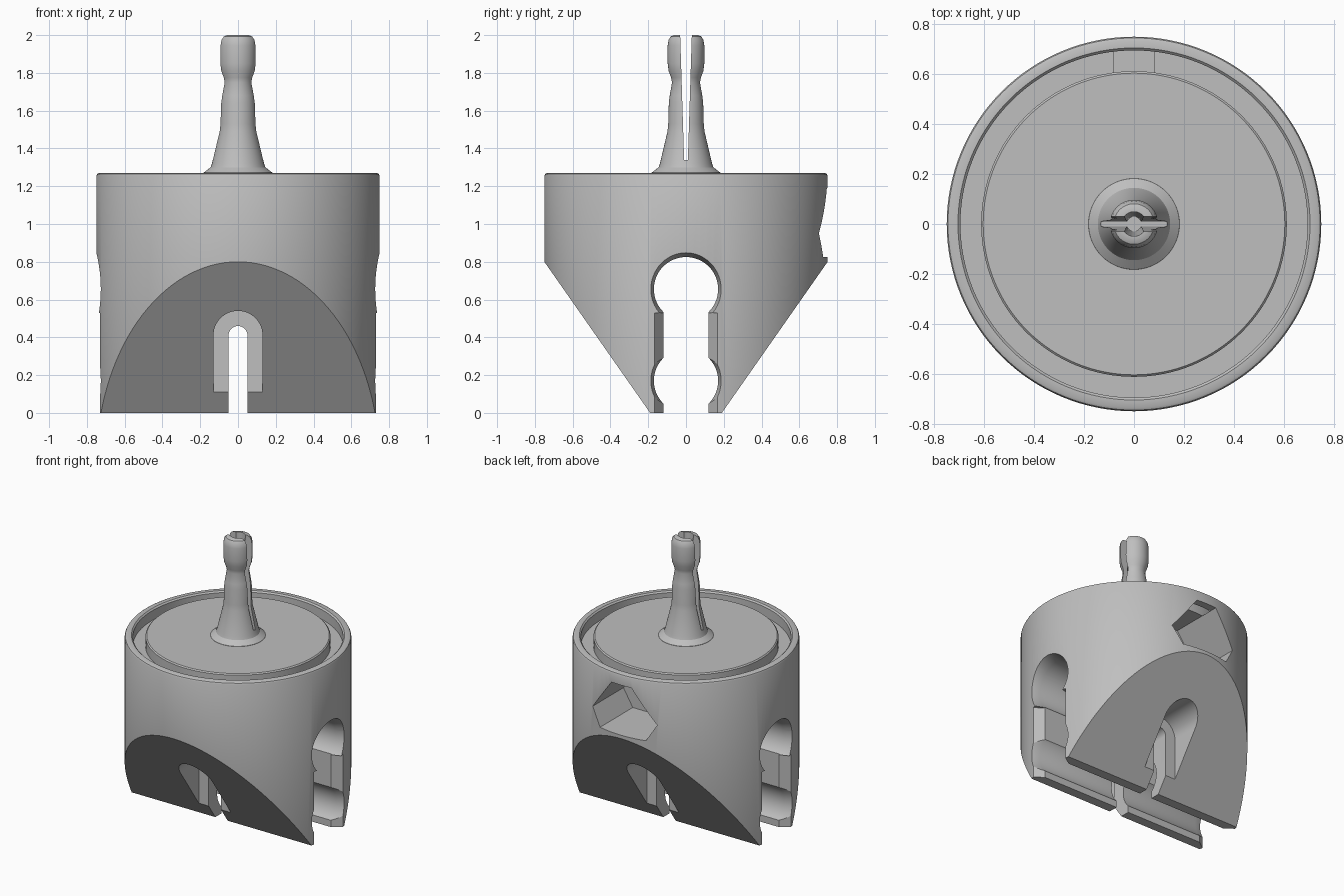
import bpy, bmesh, math
from mathutils import Matrix, Vector

cube = bpy.data.objects.get("Cube")
if cube:
    bpy.data.objects.remove(cube, do_unlink=True)

grey = bpy.data.materials.new("plain grey")
grey.use_nodes = True
grey.diffuse_color = (0.52, 0.52, 0.52, 1)
grey.node_tree.nodes["Principled BSDF"].inputs["Base Color"].default_value = grey.diffuse_color


def finish(name, bm):
    bmesh.ops.remove_doubles(bm, verts=bm.verts, dist=1e-5)
    bmesh.ops.recalc_face_normals(bm, faces=bm.faces)
    mesh = bpy.data.meshes.new(name)
    bm.to_mesh(mesh)
    bm.free()
    mesh.materials.append(grey)
    obj = bpy.data.objects.new(name, mesh)
    bpy.context.collection.objects.link(obj)
    return obj


def lathe(name, profile, steps, place=Matrix()):
    """Spin (radius, height) points around z, then move into place."""
    bm = bmesh.new()
    verts = [bm.verts.new((r, 0, z)) for r, z in profile]
    edges = [bm.edges.new(pair) for pair in zip(verts, verts[1:])]
    bmesh.ops.spin(bm, geom=verts + edges, cent=(0, 0, 0), axis=(0, 0, 1),
                   angle=math.tau, steps=steps)
    bmesh.ops.transform(bm, matrix=place, verts=bm.verts)
    return finish(name, bm)


def loft(name, start, end):
    """Solid between two matching outlines."""
    bm = bmesh.new()
    a = [bm.verts.new(p) for p in start]
    b = [bm.verts.new(p) for p in end]
    bm.faces.new(a)
    bm.faces.new(b)
    for i in range(len(a)):
        j = (i + 1) % len(a)
        bm.faces.new((a[i], a[j], b[j], b[i]))
    return finish(name, bm)


def prism_x(name, outline, x0, x1):
    return loft(name, [(x0, y, z) for y, z in outline], [(x1, y, z) for y, z in outline])


def prism_y(name, outline, y0, y1):
    return loft(name, [(x, y0, z) for x, z in outline], [(x, y1, z) for x, z in outline])


def arch(half, top, bottom, n=24):
    arc = [(half * math.cos(math.pi * i / n), top - half + half * math.sin(math.pi * i / n))
           for i in range(n + 1)]
    return [(half, bottom)] + arc + [(-half, bottom)]


def cut(obj, cutter):
    cutter.hide_render = True
    mod = obj.modifiers.new("cut", "BOOLEAN")
    mod.operation = "DIFFERENCE"
    mod.solver = "EXACT"
    mod.object = cutter
    bpy.context.view_layer.objects.active = obj
    bpy.ops.object.modifier_apply(modifier=mod.name)
    bpy.data.objects.remove(cutter, do_unlink=True)


def smooth(obj):
    bpy.ops.object.select_all(action="DESELECT")
    obj.select_set(True)
    bpy.context.view_layer.objects.active = obj
    bpy.ops.object.shade_smooth_by_angle(angle=math.radians(28))


# Drum with a rounded rim and a ring groove in its top
body = lathe("body", [(0, 0), (0.75, 0), (0.75, 1.255), (0.745, 1.265), (0.735, 1.27),
                      (0.705, 1.27), (0.695, 1.26), (0.695, 1.19), (0.612, 1.19),
                      (0.612, 1.262), (0.604, 1.27), (0, 1.27)], 128)

# Sloping flats at front and back
for s in (-1, 1):
    cut(body, prism_x("slope_cutter", [(s * 0.12, -0.1), (s * 0.89, 1.0), (s * 1.2, 1.0),
                                       (s * 1.2, -0.1)], -1, 1))

# Two round channels from side to side, flared at the mouths
lay = Matrix.Rotation(math.pi / 2, 4, "Y")
for z in (0.655, 0.17):
    cut(body, lathe("channel_cutter",
                    [(0, -0.85), (0.221, -0.85), (0.17, -0.67), (0.17, 0.67), (0.221, 0.85), (0, 0.85)],
                    64, Matrix.Translation((0, 0, z)) @ lay))

# Straight slot joining the channels and open below, with bevelled mouths
cut(body, prism_x("slot_cutter", [(-0.12, -0.1), (0.12, -0.1), (0.12, 0.6), (-0.12, 0.6)], -1, 1))
for s in (-1, 1):
    def mouth(x, w):
        return [(s * x, -w, -0.1), (s * x, w, -0.1), (s * x, w, 0.53), (s * x, -w, 0.53)]
    cut(body, loft("mouth_cutter", mouth(0.65, 0.108), mouth(0.8, 0.214)))

# Arched pockets in both slopes and the narrow slot through them
for s in (-1, 1):
    cut(body, prism_y("pocket_cutter", arch(0.13, 0.54, 0.02), s * 0.267, s * 0.9))
cut(body, prism_y("narrow_slot_cutter", arch(0.05, 0.46, -0.1), -0.95, 0.95))

# Six-sided pocket in the upper back
half = [(0.08, 1.19), (0.26, 0.95), (0.185, 0.825)]
cut(body, prism_y("nut_pocket_cutter", half + [(-x, z) for x, z in reversed(half)], 0.35, 0.9))
smooth(body)

# Split pin with a waist and a rounded head
pin = lathe("split_pin", [(0, 1.25), (0.185, 1.25), (0.182, 1.272), (0.145, 1.3), (0.138, 1.32),
                          (0.098, 1.49), (0.094, 1.53), (0.091, 1.64), (0.086, 1.68),
                          (0.074, 1.75), (0.079, 1.775), (0.092, 1.81), (0.097, 1.85),
                          (0.097, 1.945), (0.092, 1.975), (0.081, 1.993), (0.065, 2.0),
                          (0, 2.0)], 64)
cut(pin, lathe("bore_cutter", [(0, 1.335), (0.03, 1.335), (0.052, 2.1), (0, 2.1)], 24))
cut(pin, prism_x("slit_cutter", [(-0.01, 1.34), (0.01, 1.34), (0.034, 2.1), (-0.034, 2.1)], -0.3, 0.3))
smooth(pin)
